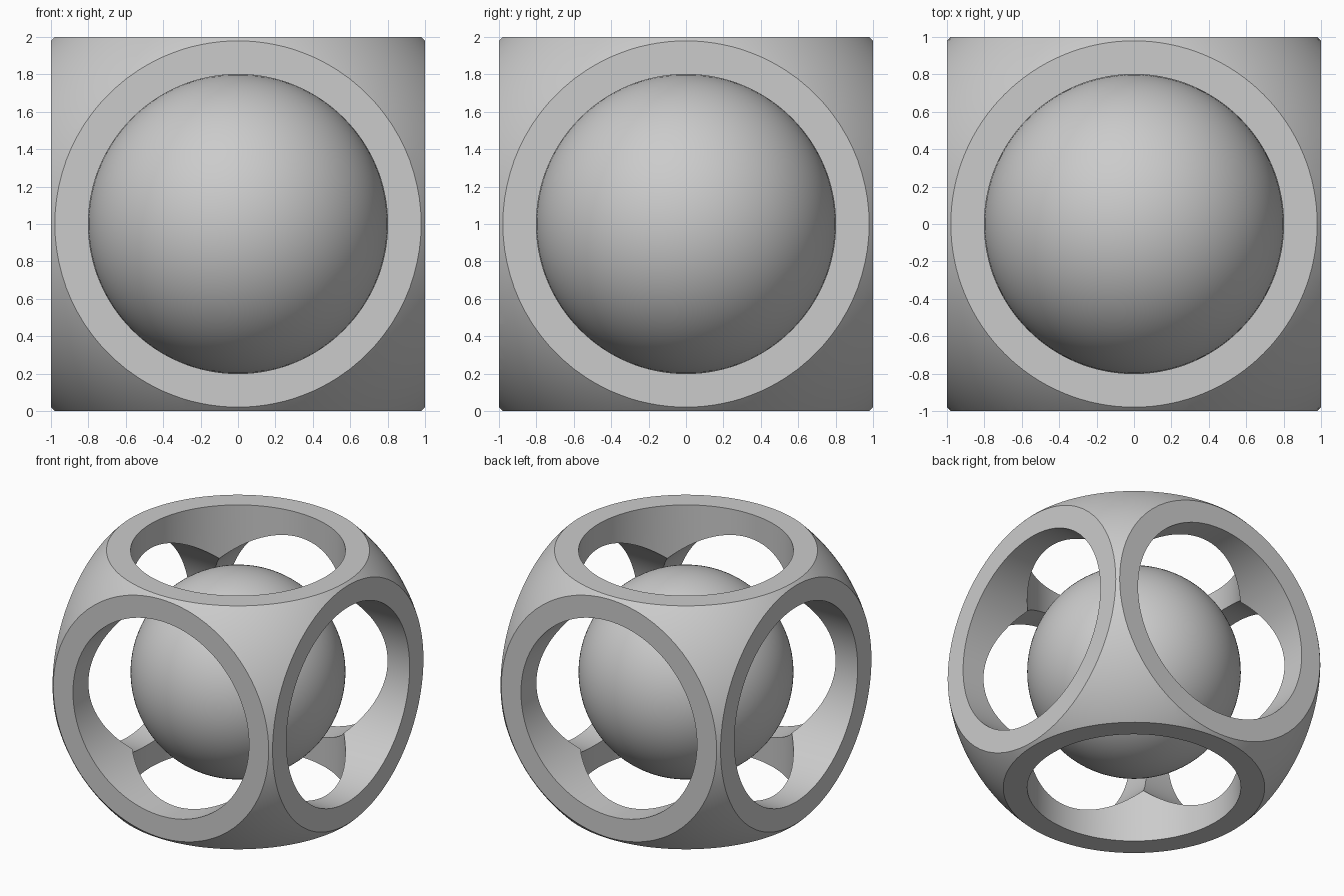
import bpy
import math

if "Cube" in bpy.data.objects:
    bpy.data.objects.remove(bpy.data.objects["Cube"])

R_OUT, R_HOLE, R_BALL = 1.4, 0.8, 0.8
CENTRE = (0, 0, 1)

grey = bpy.data.materials.new("light_grey")
grey.diffuse_color = (0.6, 0.6, 0.6, 1)
grey.use_nodes = True
grey.node_tree.nodes["Principled BSDF"].inputs["Base Color"].default_value = grey.diffuse_color


def finish(obj, name):
    obj.name = name
    obj.data.materials.clear()
    obj.data.materials.append(grey)
    bpy.ops.object.select_all(action='DESELECT')
    obj.select_set(True)
    bpy.context.view_layer.objects.active = obj
    bpy.ops.object.shade_smooth_by_angle(angle=math.radians(30))


def cut(target, cutter, operation):
    cutter.hide_render = True
    mod = target.modifiers.new("cut", 'BOOLEAN')
    mod.operation = operation
    mod.solver = 'EXACT'
    mod.object = cutter
    bpy.context.view_layer.objects.active = target
    bpy.ops.object.modifier_apply(modifier=mod.name)
    bpy.data.objects.remove(cutter, do_unlink=True)


# Shell: cube rounded off by a larger sphere
bpy.ops.mesh.primitive_cube_add(size=2, location=CENTRE)
shell = bpy.context.object
bpy.ops.mesh.primitive_uv_sphere_add(segments=128, ring_count=64, radius=R_OUT, location=CENTRE)
cut(shell, bpy.context.object, 'INTERSECT')

# Round holes through the shell along each axis
for rot in ((0, 0, 0), (math.pi / 2, 0, 0), (0, math.pi / 2, 0)):
    bpy.ops.mesh.primitive_cylinder_add(vertices=128, radius=R_HOLE, depth=3,
                                        location=CENTRE, rotation=rot)
    cut(shell, bpy.context.object, 'DIFFERENCE')
finish(shell, "rounded_cube_shell")

# Loose ball inside
bpy.ops.mesh.primitive_uv_sphere_add(segments=128, ring_count=64, radius=R_BALL, location=CENTRE)
finish(bpy.context.object, "inner_ball")
